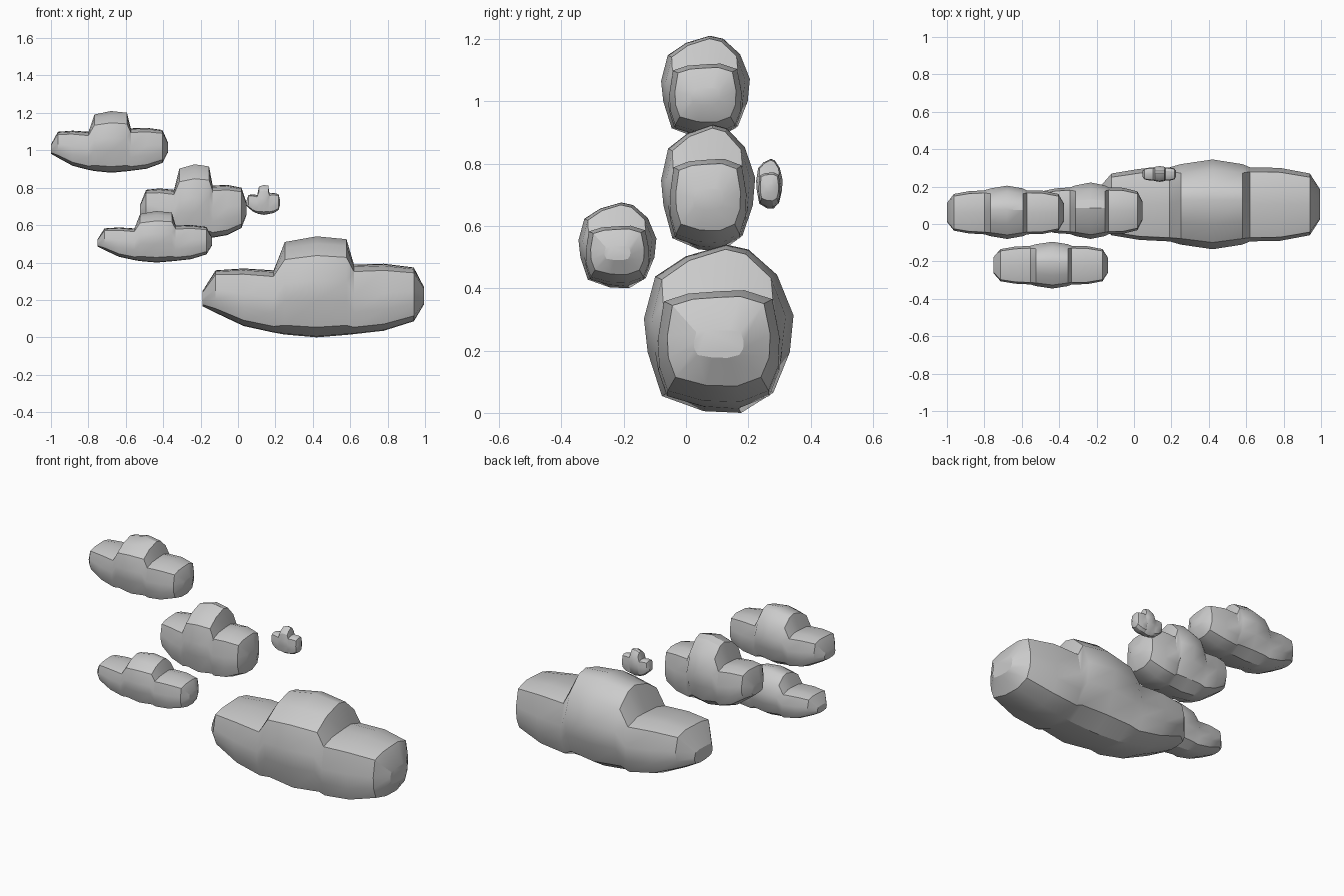
import bpy, bmesh, math

if "Cube" in bpy.data.objects:
    bpy.data.objects.remove(bpy.data.objects["Cube"])

mat = bpy.data.materials.new("cloud grey")
mat.diffuse_color = (0.6, 0.6, 0.6, 1)
mat.use_nodes = True
mat.node_tree.nodes["Principled BSDF"].inputs["Base Color"].default_value = mat.diffuse_color

# Cross-sections (y from -1 to 1, z from 0 to 1): rounded middle puff, squarer side puffs
PUFF = [(.1, 1), (.4, .97), (.78, .82), (1, .58), (.95, .36), (.73, .12), (.3, 0),
        (-.2, .01), (-.76, .1), (-.95, .36), (-1, .56), (-.85, .81), (-.44, .93)]
SIDE = [(0, .99), (.42, 1), (.88, .92), (1, .58), (.98, .32), (.82, .1), (.35, 0),
        (-.25, .01), (-.84, .1), (-.98, .32), (-1, .56), (-.9, .9), (-.5, .97)]

# Stations along the cloud: x, half depth, bottom, top, cross-section
STATIONS = [
    (-.19, .085, .17, .25, SIDE), (-.12, .165, .135, .36, SIDE), (.03, .19, .065, .37, SIDE),
    (.19, .198, .03, .36, SIDE), (.25, .215, .02, .51, PUFF), (.42, .24, .005, .54, PUFF),
    (.58, .215, .018, .525, PUFF), (.62, .198, .022, .39, SIDE), (.78, .195, .04, .395, SIDE),
    (.94, .165, .09, .375, SIDE), (.995, .08, .18, .27, SIDE)]


def cloud(name, x0, x1, y0, y1, z0, z1):
    """Loft the stations, stretched to the given bounds."""
    bm = bmesh.new()
    rings = []
    for x, hy, zb, zt, sec in STATIONS:
        ring = []
        for py, pz in sec:
            u = (x + .19) / 1.185
            v = .5 + py * hy / .48
            w = (zb + (zt - zb) * pz - .005) / .535
            ring.append(bm.verts.new((x0 + u * (x1 - x0), y0 + v * (y1 - y0), z0 + w * (z1 - z0))))
        rings.append(ring)
    n = len(PUFF)
    for a, b in zip(rings, rings[1:]):
        for i in range(n):
            j = (i + 1) % n
            bm.faces.new((a[i], a[j], b[j], b[i]))
    bm.faces.new(rings[0])
    bm.faces.new(rings[-1])
    bmesh.ops.recalc_face_normals(bm, faces=bm.faces)
    me = bpy.data.meshes.new(name)
    bm.to_mesh(me)
    bm.free()
    me.materials.append(mat)
    ob = bpy.data.objects.new(name, me)
    bpy.context.collection.objects.link(ob)
    bpy.ops.object.select_all(action='DESELECT')
    ob.select_set(True)
    bpy.context.view_layer.objects.active = ob
    bpy.ops.object.shade_smooth_by_angle(angle=math.radians(30))


cloud("large_cloud", -.19, .995, -.135, .345, 0, .54)
cloud("high_cloud", -1, -.375, -.08, .205, .88, 1.21)
cloud("middle_cloud", -.525, .045, -.08, .222, .52, .925)
cloud("low_cloud", -.75, -.14, -.345, -.095, .40, .675)
cloud("tiny_cloud", .045, .225, .225, .31, .655, .815)
